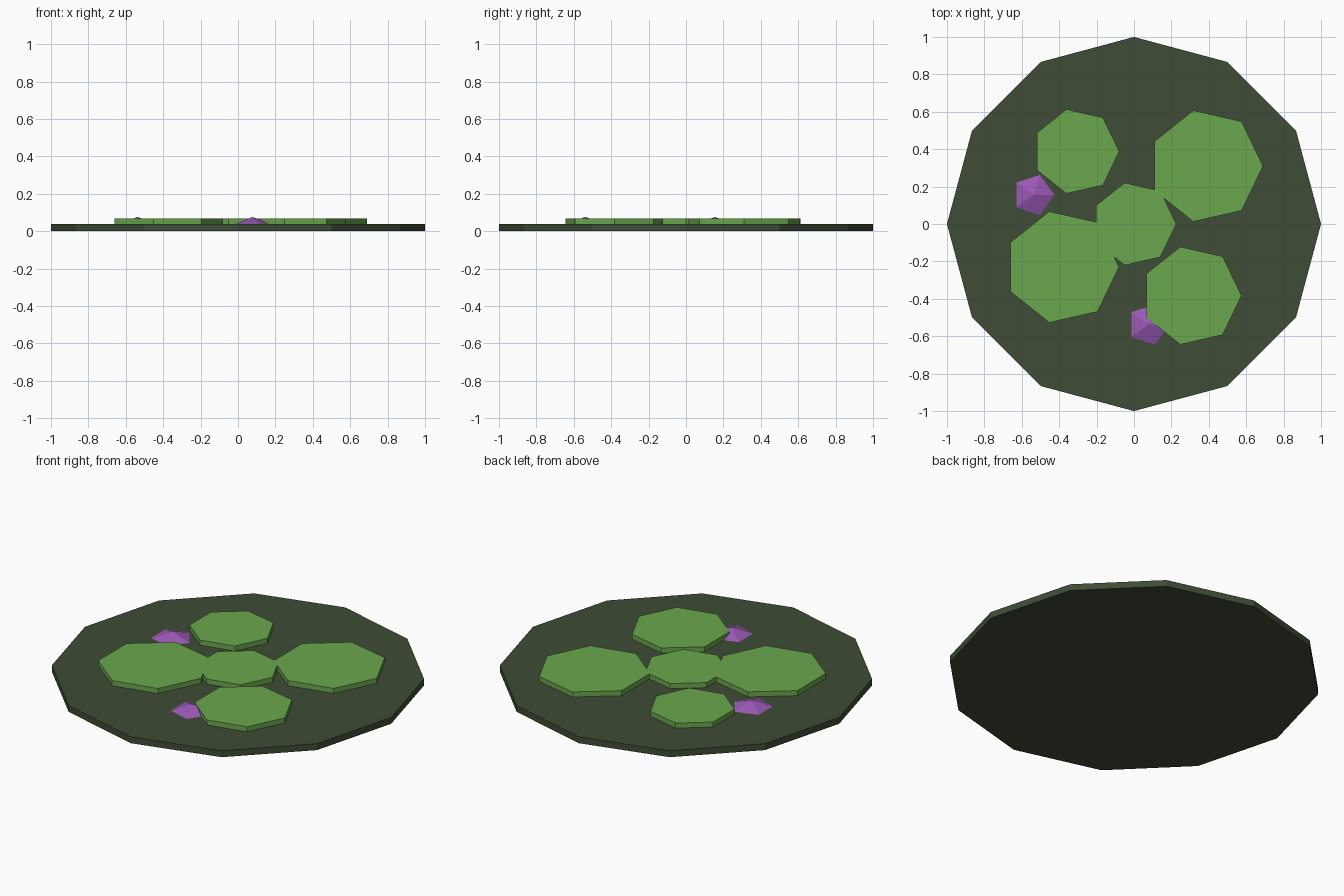
import bpy
from math import pi

cube = bpy.data.objects.get("Cube")
if cube:
    bpy.data.objects.remove(cube, do_unlink=True)


def linear(v):
    v /= 255
    return v / 12.92 if v <= 0.04045 else ((v + 0.055) / 1.055) ** 2.4


def material(name, r, g, b):
    mat = bpy.data.materials.new(name)
    mat.use_nodes = True
    color = (linear(r), linear(g), linear(b), 1)
    mat.diffuse_color = color
    bsdf = next(n for n in mat.node_tree.nodes if n.type == "BSDF_PRINCIPLED")
    bsdf.inputs["Base Color"].default_value = color
    return mat


def prism(name, sides, radius, x, y, bottom, top, mat, top_radius=None):
    """Flat-shaded upright prism or cone with one corner pointing along +x."""
    bpy.ops.mesh.primitive_cone_add(
        vertices=sides, radius1=radius,
        radius2=radius if top_radius is None else top_radius,
        depth=top - bottom, location=(x, y, (bottom + top) / 2))
    obj = bpy.context.object
    obj.name = name
    # the primitive starts with a corner on +y
    obj.rotation_euler.z = -pi / 2
    obj.data.materials.append(mat)
    return obj


water_green = material("dark pond green", 63, 76, 54)
leaf_green = material("leaf green", 106, 167, 78)
petal_purple = material("petal purple", 155, 89, 182)

WATER_TOP = 0.038
LEAF_TOP = 0.068

# Pond disc
prism("pond_base", 12, 1, 0, 0, 0, WATER_TOP, water_green)

# Floating leaves: name, radius, x, y
leaves = [
    ("leaf_center", 0.226, 0, 0),
    ("leaf_back_left", 0.305, 0.385, 0.31),
    ("leaf_back_right", 0.231, -0.31, 0.388),
    ("leaf_front_right", 0.305, -0.385, -0.23),
    ("leaf_front_left", 0.268, 0.307, -0.383),
]
for name, radius, x, y in leaves:
    prism(name, 7, radius, x, y, WATER_TOP, LEAF_TOP, leaf_green)

# Pointed blossoms
for name, x, y in [("blossom_back", -0.538, 0.155), ("blossom_front", 0.077, -0.538)]:
    prism(name, 5, 0.113, x, y, WATER_TOP, 0.076, petal_purple, top_radius=0)
